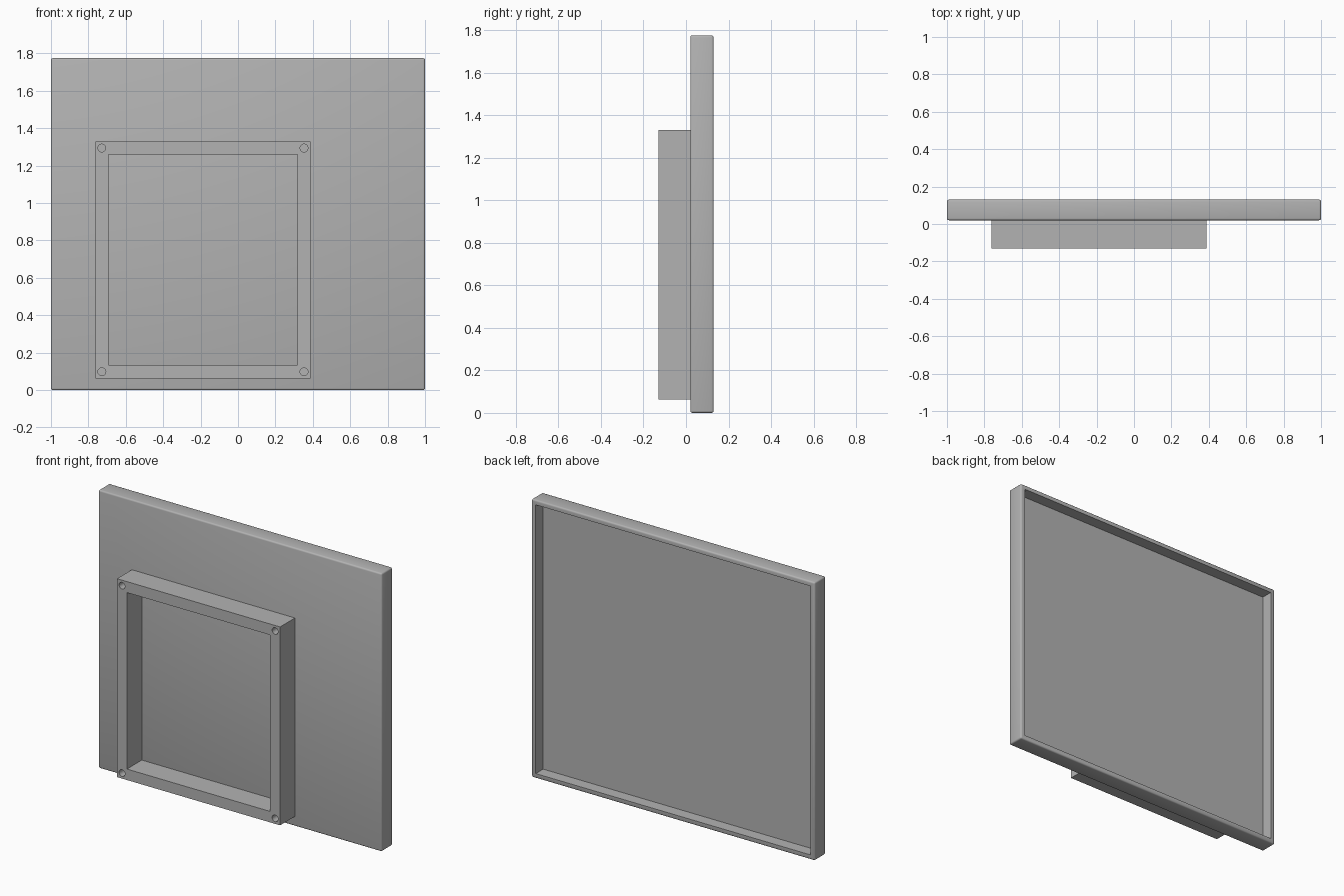
import bpy
import bmesh
from mathutils import Matrix, Vector

cube = bpy.data.objects.get("Cube")
if cube:
    bpy.data.objects.remove(cube, do_unlink=True)

grey = bpy.data.materials.new("plain grey")
grey.use_nodes = True
grey.diffuse_color = (0.45, 0.45, 0.45, 1)
grey.node_tree.nodes["Principled BSDF"].inputs["Base Color"].default_value = grey.diffuse_color


def finish(bm, name):
    mesh = bpy.data.meshes.new(name)
    bm.to_mesh(mesh)
    bm.free()
    mesh.materials.append(grey)
    obj = bpy.data.objects.new(name, mesh)
    bpy.context.collection.objects.link(obj)
    return obj


def add_box(bm, low, high):
    low, high = Vector(low), Vector(high)
    matrix = Matrix.Translation((low + high) / 2) @ Matrix.Diagonal((*(high - low), 1))
    return bmesh.ops.create_cube(bm, size=1, matrix=matrix)


def box(name, low, high, bevel=0):
    bm = bmesh.new()
    add_box(bm, low, high)
    if bevel:
        bmesh.ops.bevel(bm, geom=bm.edges[:], offset=bevel, segments=3,
                        profile=0.5, affect='EDGES')
    return finish(bm, name)


def cut(target, cutter):
    cutter.hide_render = True
    mod = target.modifiers.new("cut", 'BOOLEAN')
    mod.object = cutter
    mod.solver = 'EXACT'
    bpy.context.view_layer.objects.active = target
    bpy.ops.object.modifier_apply(modifier=mod.name)
    bpy.data.objects.remove(cutter, do_unlink=True)


# Shallow tray with softened outer edges, open at the back
front, seam, back = -0.13, 0.02, 0.13
height, rim = 1.775, 0.03
panel = box("back_panel", (-1, seam, 0), (1, back, height), bevel=0.01)
cut(panel, box("panel_recess", (-1 + rim, 0.055, rim), (1 - rim, 0.2, height - rim)))

# Rectangular frame standing on the front of the tray
left, right, bottom, top, wall = -0.763, 0.388, 0.063, 1.329, 0.07
frame = box("front_frame", (left, front, bottom), (right, seam, top))
cut(frame, box("frame_opening", (left + wall, -0.2, bottom + wall),
               (right - wall, 0.1, top - wall)))

# Blind screw holes in the frame corners
inset, radius, depth = 0.035, 0.021, 0.1
bm = bmesh.new()
for x in (left + inset, right - inset):
    for z in (bottom + inset, top - inset):
        place = Matrix.Translation((x, front, z)) @ Matrix.Rotation(1.570796, 4, 'X')
        bmesh.ops.create_cone(bm, cap_ends=True, segments=24, radius1=radius,
                              radius2=radius, depth=2 * depth, matrix=place)
cut(frame, finish(bm, "screw_holes"))

# Smooth the rounded edges and holes
for obj in (panel, frame):
    bpy.ops.object.select_all(action='DESELECT')
    obj.select_set(True)
    bpy.context.view_layer.objects.active = obj
    bpy.ops.object.shade_smooth_by_angle(angle=0.6)
